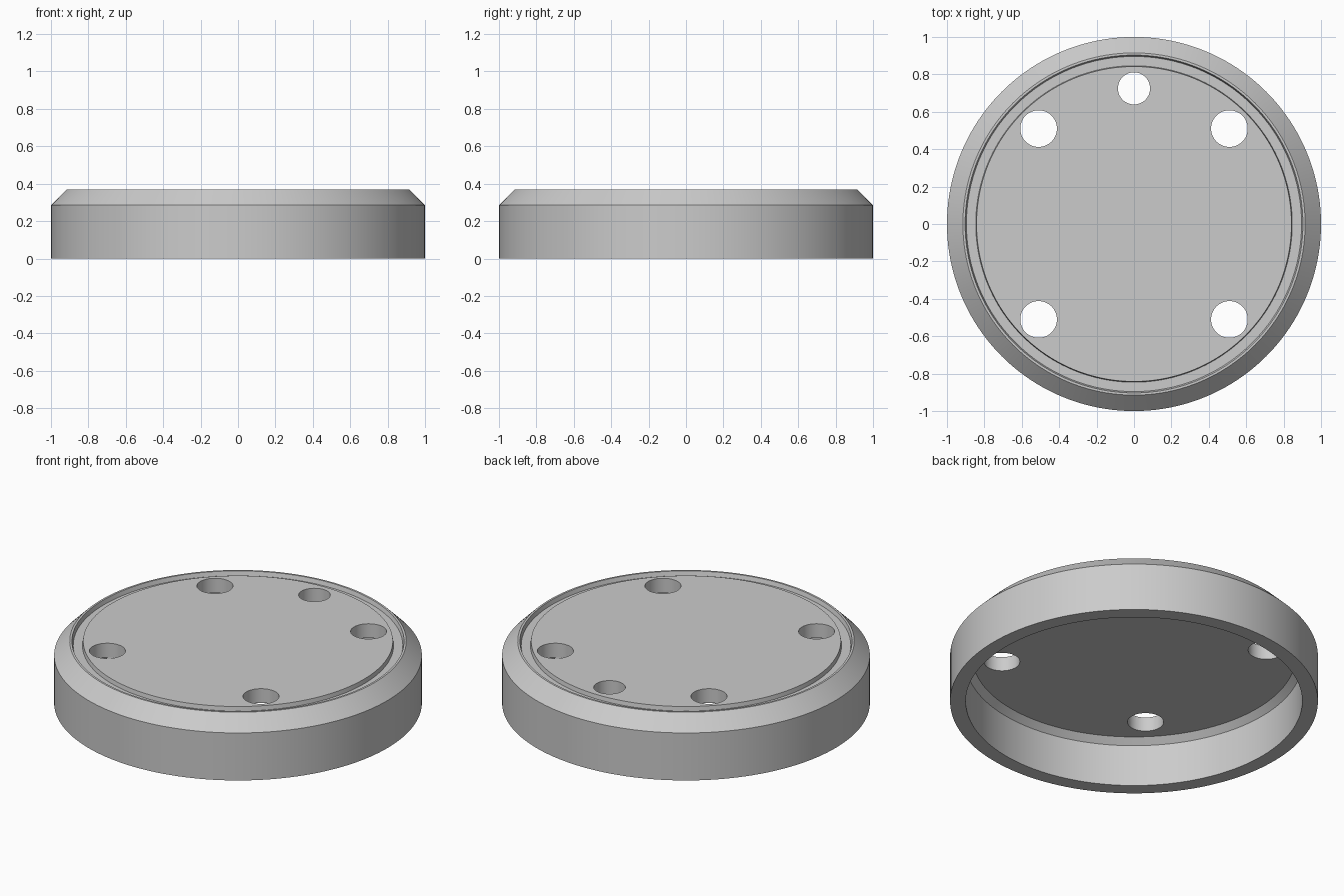
import bpy, bmesh, math

if "Cube" in bpy.data.objects:
    bpy.data.objects.remove(bpy.data.objects["Cube"])

SEG = 160
grey = bpy.data.materials.new("plain_grey")
grey.diffuse_color = (0.6, 0.6, 0.6, 1)
grey.use_nodes = True
grey.node_tree.nodes["Principled BSDF"].inputs["Base Color"].default_value = grey.diffuse_color

# Cap cross-section (radius, height): underside, outer wall, chamfer, top groove
profile = [(0.88, 0.285), (0.915, 0.25), (0.915, 0), (1, 0), (1, 0.285),
           (0.915, 0.37), (0.903, 0.37), (0.896, 0.345), (0.846, 0.345), (0.842, 0.37)]


def lathe(name, pts, seg, x=0, y=0):
    """Revolve a profile about z and close both ends with flat discs."""
    bm = bmesh.new()
    rings = [[bm.verts.new((x + r * math.cos(2 * math.pi * i / seg),
                            y + r * math.sin(2 * math.pi * i / seg), z))
              for i in range(seg)] for r, z in pts]
    for a, b in zip(rings, rings[1:]):
        for i in range(seg):
            j = (i + 1) % seg
            bm.faces.new((a[i], a[j], b[j], b[i]))
    bm.faces.new(rings[0])
    bm.faces.new(rings[-1])
    bmesh.ops.recalc_face_normals(bm, faces=bm.faces[:])
    mesh = bpy.data.meshes.new(name)
    bm.to_mesh(mesh)
    bm.free()
    mesh.materials.append(grey)
    obj = bpy.data.objects.new(name, mesh)
    bpy.context.collection.objects.link(obj)
    return obj


cap = lathe("round_cap", profile, SEG)
bpy.context.view_layer.objects.active = cap
cap.select_set(True)

# Four corner holes and one smaller hole at the back
holes = [(sx * 0.51, sy * 0.51, 0.098) for sx in (-1, 1) for sy in (-1, 1)]
holes.append((0, 0.725, 0.086))
for x, y, r in holes:
    cutter = lathe("hole_cutter", [(r, 0.2), (r, 0.5)], 48, x, y)
    cutter.hide_render = True
    mod = cap.modifiers.new("hole", 'BOOLEAN')
    mod.operation = 'DIFFERENCE'
    mod.solver = 'EXACT'
    mod.object = cutter
    bpy.ops.object.modifier_apply(modifier=mod.name)
    bpy.data.objects.remove(cutter)

bpy.ops.object.shade_smooth_by_angle(angle=math.radians(30))
